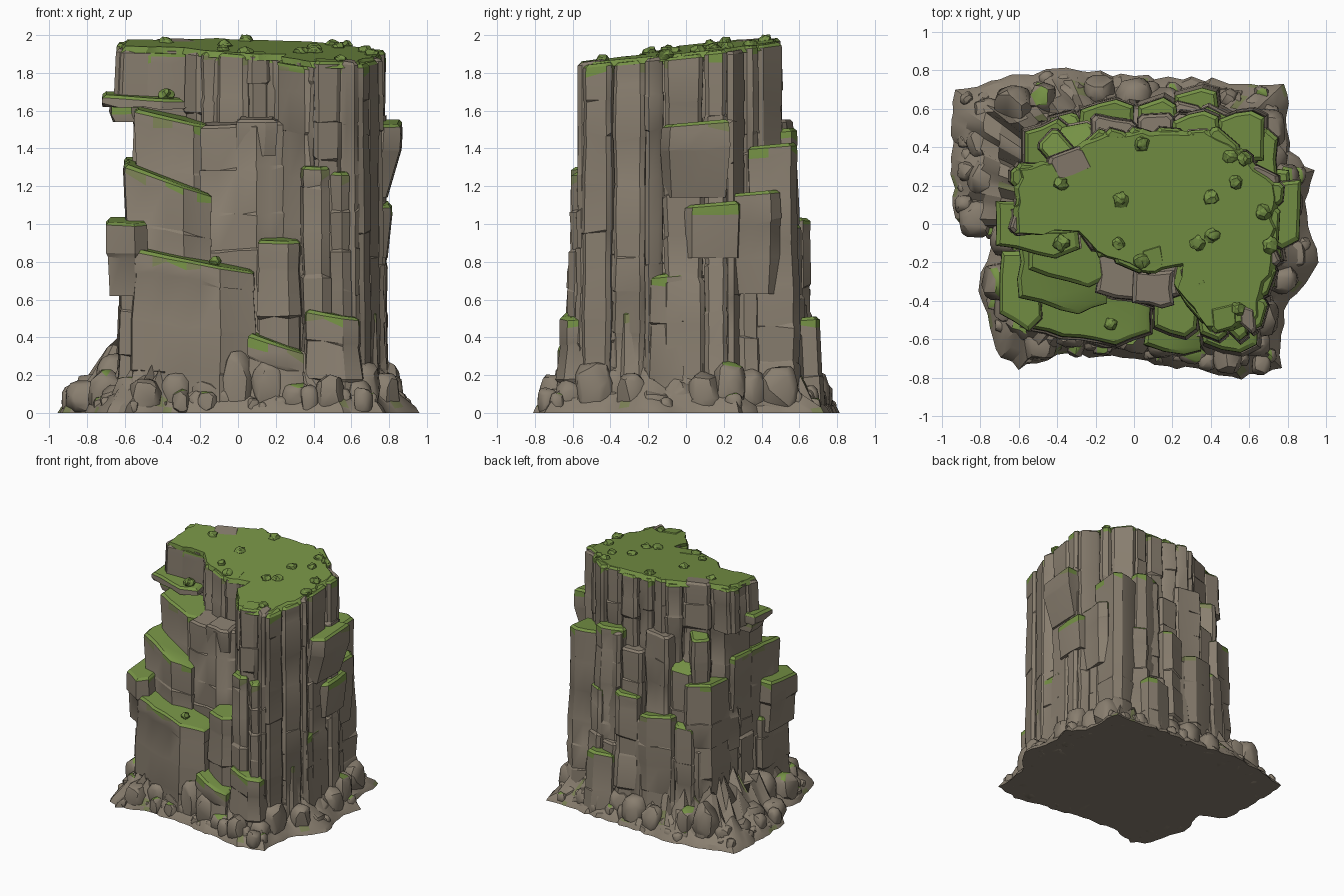
import bpy, bmesh, math, random
from mathutils import Vector, Matrix

if "Cube" in bpy.data.objects:
    bpy.data.objects.remove(bpy.data.objects["Cube"])

R = random.Random(7)


def material(name, col):
    m = bpy.data.materials.new(name)
    m.diffuse_color = (*col, 1)
    m.use_nodes = True
    m.node_tree.nodes["Principled BSDF"].inputs["Base Color"].default_value = m.diffuse_color
    return m


ROCK, GRASS, MOSS, SHRUB = 0, 1, 2, 3
MATS = [material("grey_brown_rock", (0.25, 0.21, 0.16)),
        material("grass_green", (0.18, 0.288, 0.06)),
        material("mossy_rock", (0.205, 0.225, 0.095)),
        material("shrub_green", (0.13, 0.21, 0.045))]


def finish(name, bm, angle=28):
    bmesh.ops.recalc_face_normals(bm, faces=bm.faces)
    me = bpy.data.meshes.new(name)
    bm.to_mesh(me)
    bm.free()
    for m in MATS:
        me.materials.append(m)
    ob = bpy.data.objects.new(name, me)
    bpy.context.collection.objects.link(ob)
    bpy.ops.object.select_all(action='DESELECT')
    ob.select_set(True)
    bpy.context.view_layer.objects.active = ob
    bpy.ops.object.shade_smooth_by_angle(angle=math.radians(angle))


def densify(pts, step, jit):
    """Split long edges of a closed outline and roughen them."""
    out = []
    for a, b in zip(pts, pts[1:] + pts[:1]):
        a, b = Vector(a), Vector(b)
        n = max(1, round((b - a).length / step))
        for i in range(n):
            j = Vector((R.uniform(-jit, jit), R.uniform(-jit, jit))) if i else Vector((0, 0))
            out.append(a.lerp(b, i / n) + j)
    return out


def prism(bm, pts, z0, top, lean=0.0, green=True, step=0.1):
    """Rock column with cracked sides, rounded rim and a grassy top; top(x, y) gives its height."""
    pts = densify(pts, step, 0.012)
    c = sum(pts, Vector((0, 0))) / len(pts)
    rad = max(0.06, sum((p - c).length for p in pts) / len(pts))
    h = top(c.x, c.y) - z0
    levels, z = [(0.0, 0.0)], 0.0
    while h - z > 0.35:
        z += R.uniform(0.14, 0.28)
        levels += [(z, R.uniform(-0.01, 0.01)), (z + 0.012, R.uniform(-0.01, 0.01))]
    levels = [(min(1, z / (h - 0.06)), s) for z, s in levels]
    rings = []
    for t, s in levels + [(1, 0), (2, -0.002), (3, -0.022)]:
        ring = []
        for p in pts:
            k = 1 + lean * (1 - min(t, 1)) ** 1.6
            q = (c + (p - c) * (1 + s / rad)) * k
            zt = top(p.x, p.y)
            if t <= 1:
                drop = R.uniform(0.03, 0.075) if t == 1 else 0.06
                zz = z0 + (zt - drop - z0) * t + (R.uniform(-0.012, 0.012) if 0 < t < 1 else 0)
            else:
                zz = zt - (0.016 if t == 2 else 0)
            ring.append(bm.verts.new((q.x, q.y, zz)))
        rings.append(ring)
    n = len(pts)
    for r, (lo, hi) in enumerate(zip(rings, rings[1:])):
        for i in range(n):
            f = bm.faces.new((lo[i], lo[(i + 1) % n], hi[(i + 1) % n], hi[i]))
            if green and r == len(rings) - 2:
                f.material_index = GRASS
            elif green and r == len(rings) - 3:
                f.material_index = R.choice((ROCK, ROCK, ROCK, MOSS, GRASS))
    bm.faces.new(rings[0][::-1])
    bm.faces.new(rings[-1]).material_index = GRASS if green else ROCK


def block(name, x, y, w, d, z0, z1, slope=0.0, lean=0.04, green=True):
    """Ledge or pillar: rough box whose outer side comes to a blunt prow right of its middle."""
    def j():
        return R.uniform(-0.012, 0.012)
    s = -1 if y > 0.3 else 1
    shape = [(x - w / 2, y - s * d * 0.3 + j()), (x + w * 0.2 + j(), y - s * d / 2),
             (x + w / 2, y - s * d * 0.36 + j()), (x + w / 2 + j(), y + s * d / 2), (x - w / 2 + j(), y + s * d / 2)]
    bm = bmesh.new()
    prism(bm, shape[::s], z0, lambda px, py: z1 + slope * (px - x) + 0.08 * (py - y), lean, green)
    finish(name, bm)


def arc(cx, a, b, start, end):
    """Part of a squarish oval, counter-clockwise, angles in degrees."""
    pts = []
    for i in range(7):
        t = math.radians(start + (end - start) * i / 6)
        c, s = math.cos(t), math.sin(t)
        pts.append((cx + a * math.copysign(abs(c) ** 0.6, c), b * math.copysign(abs(s) ** 0.6, s)))
    return pts


def wall(name, path, closed, width, height, depth, lean, grassy=1.0, base=lambda p: 0.0):
    """Row of chamfered columns along a counter-clockwise path."""
    bm = bmesh.new()
    pts = [Vector(p) for p in path]
    for a, b in zip(pts, pts[1:] + (pts[:1] if closed else [])):
        n = max(1, round((b - a).length / width))
        cuts = [0] + [(i + R.uniform(-0.35, 0.35)) / n for i in range(1, n)] + [1]
        t = (b - a).normalized()
        out = Vector((t.y, -t.x))
        for u, v in zip(cuts, cuts[1:]):
            p = a.lerp(b, u) + t * 0.003 + out * R.uniform(-0.02, 0.025)
            q = a.lerp(b, v) - t * 0.003 + out * R.uniform(-0.02, 0.025)
            e = min(0.022, (q - p).length * 0.25)
            shape = [p + t * e, q - t * e, q - out * e, q - out * depth, p - out * depth, p - out * e]
            prism(bm, shape, base((p + q) / 2), height(), lean, R.random() < grassy, 0.12)
    finish(name, bm)


# Plateau: outline and gently sloping top
PLATEAU = [(-0.63, -0.05), (-0.3, -0.04), (-0.2, -0.15), (0.05, -0.26), (0.27, -0.22), (0.24, -0.36),
           (0.4, -0.57), (0.64, -0.55), (0.75, -0.22), (0.76, 0.22), (0.57, 0.4), (0.4, 0.5),
           (-0.15, 0.49), (-0.46, 0.33), (-0.62, 0.3)]


def summit(x, y):
    return 1.915 + 0.1 * y - 0.03 * x


def rim_height():
    d = R.uniform(-0.012, 0.018)
    return lambda x, y: summit(x, y) + d


# The left end of the cap overhangs the narrower core
bm = bmesh.new()
prism(bm, [(x * 0.88, y * 0.9) for x, y in PLATEAU], 0, lambda x, y: summit(x, y) - 0.02, 0.06)
finish("rock_core", bm)
wall("cliff_columns", PLATEAU, True, 0.14, rim_height, 0.14, 0.02, 0.6,
     lambda p: 1.6 if p.x < -0.4 else 0.0)

bm = bmesh.new()
rim = densify([(x * 0.985, y * 0.98) for x, y in PLATEAU], 0.06, 0.015)
lo = [bm.verts.new((p.x, p.y, summit(p.x, p.y) - 0.02)) for p in rim]
hi = [bm.verts.new((p.x * 0.96, p.y * 0.95, summit(p.x, p.y) + 0.014)) for p in rim]
for i in range(len(rim)):
    bm.faces.new((lo[i], lo[i - 1], hi[i - 1], hi[i]))
bm.faces.new(hi)
for f in bm.faces:
    f.material_index = GRASS
finish("plateau_grass", bm)


# Stepped column rows around the main cliff
def steps(lo, hi):
    def pick():
        z, s = R.uniform(lo, hi), R.uniform(-0.4, 0.05)
        return lambda x, y: z + s * (math.hypot(x, y) - 0.6)
    return pick


wall("back_columns_high", arc(0.06, 0.64, 0.56, 25, 145), False, 0.19, steps(1.25, 1.6), 0.2, 0.09, 0.45)
wall("back_columns_low", arc(0.05, 0.65, 0.63, 35, 150), False, 0.19, steps(0.55, 1.0), 0.2, 0.08, 0.35)
wall("left_columns", arc(0.03, 0.61, 0.58, 150, 225), False, 0.18, steps(0.7, 1.05), 0.25, 0.05, 0.4)
wall("right_columns", arc(0.05, 0.69, 0.6, -50, 30), False, 0.14, steps(0.5, 1.2), 0.2, 0.04, 0.4)

# Ledges jutting from the cliff: x, y, width, depth, bottom, top, slope
for name, *dims in (
        ("overhang_shelf", -0.5, -0.03, 0.44, 0.3, 1.62, 1.68, -0.05),
        ("overhang_support", -0.6, 0, 0.14, 0.2, 1.54, 1.64, 0),
        ("upper_left_ledge", -0.32, -0.12, 0.46, 0.42, 0.9, 1.57, -0.2),
        ("middle_left_ledge", -0.37, -0.24, 0.46, 0.46, 0.6, 1.25, -0.33),
        ("left_side_ledge", -0.59, -0.35, 0.22, 0.42, 0.62, 1.02, 0),
        ("left_back_ledge", -0.53, 0.04, 0.14, 0.36, 0.9, 1.34, 0),
        ("right_high_ledge", 0.73, 0.05, 0.26, 0.36, 1.14, 1.54, 0),
        ("right_middle_ledge", 0.7, 0.13, 0.22, 0.3, 0.82, 1.11, 0),
        ("right_back_ledge", 0.65, 0.36, 0.2, 0.28, 0.63, 1.17, 0)):
    block(name, *dims, lean=-0.09 if name == "right_high_ledge" else -0.03)

# Pillars rising from the ground: x, y, width, depth, top, slope
for name, x, y, w, d, top, slope in (
        ("centre_pillar", 0.02, -0.25, 0.44, 0.36, 1.54, 0.05),
        ("left_side_base", -0.52, -0.32, 0.2, 0.44, 0.72, 0),
        ("front_bastion", -0.23, -0.4, 0.63, 0.46, 0.82, -0.18),
        ("front_pillar", 0.215, -0.46, 0.22, 0.26, 0.92, 0),
        ("front_low_pillar", 0.2, -0.56, 0.3, 0.24, 0.38, -0.3),
        ("slim_pillar_left", 0.415, -0.5, 0.14, 0.22, 1.31, 0),
        ("slim_pillar_right", 0.54, -0.5, 0.1, 0.22, 1.28, 0),
        ("right_front_step", 0.5, -0.56, 0.28, 0.22, 0.53, -0.15),
        ("right_low_pillar", 0.69, -0.12, 0.16, 0.2, 0.74, -0.1)):
    block(name, x, y, w, d, 0, top, slope, green=name != "centre_pillar")
block("centre_pillar_lip", 0.1, -0.34, 0.22, 0.2, 1.36, 1.56, lean=-0.06, green=False)

# Broad blocks on the back: x, y, width, depth, top
for i, (x, y, w, d, top) in enumerate((
        (0.56, 0.46, 0.24, 0.26, 1.42), (0.32, 0.47, 0.24, 0.24, 1.5), (0.12, 0.54, 0.2, 0.24, 1.02),
        (-0.14, 0.51, 0.28, 0.28, 0.9), (-0.45, 0.4, 0.24, 0.3, 1.2), (0.32, 0.6, 0.22, 0.22, 0.5))):
    block("back_block_%d" % (i + 1), x, y, w, d, 0, top, R.uniform(-0.15, 0.15))

# Ground skirt
GROUND = [(-0.93, 0.7), (-0.4, 0.81), (0, 0.77), (0.78, 0.73), (0.81, 0.38), (0.94, 0.28), (0.89, 0.12),
          (0.96, -0.2), (0.78, -0.45), (0.77, -0.75), (0.56, -0.81), (0, -0.7), (-0.4, -0.68),
          (-0.6, -0.76), (-0.72, -0.65), (-0.81, -0.35), (-0.74, -0.08), (-0.93, 0.03), (-0.95, 0.3)]
bm = bmesh.new()
edge = densify(GROUND, 0.06, 0.016)
rings = []
for s, z in ((1, 0), (0.98, 0.03), (0.92, 0.08), (0.83, 0.17), (0.74, 0.28), (0.6, 0.36)):
    rings.append([bm.verts.new((p.x * s, p.y * s, z * R.uniform(0.65, 1.3))) for p in edge])
for lo, hi in zip(rings, rings[1:]):
    for i in range(len(edge)):
        f = bm.faces.new((lo[i - 1], lo[i], hi[i], hi[i - 1]))
        f.material_index = MOSS if R.random() < 0.05 else ROCK
bm.faces.new(rings[0][::-1])
bm.faces.new(rings[-1])
finish("ground_skirt", bm)


def boulder(bm, x, y, r, h, green):
    """Rounded stone: hull of scattered points, cut flat at the ground."""
    vs = []
    for _ in range(48):
        d = Vector([R.gauss(0, 1) for _ in range(3)]).normalized()
        d = Vector([math.copysign(abs(v) ** 0.75, v) for v in d])
        vs.append(bm.verts.new((x + d.x * r * 0.92, y + d.y * r * 0.92, max(0, h * 0.45 + d.z * h * 0.55))))
    res = bmesh.ops.convex_hull(bm, input=vs)
    inner = [v for v in res["geom_interior"] if isinstance(v, bmesh.types.BMVert)]
    bmesh.ops.delete(bm, geom=inner, context='VERTS')
    for f in {f for v in vs if v.is_valid for f in v.link_faces}:
        f.normal_update()
        if green and f.normal.z > 0.8:
            f.material_index = GRASS


# Boulders: a large inner row and a small outer row following the foot
for name, step, r_lo, r_hi, k_lo, k_hi in (("large_boulders", 0.2, 0.08, 0.12, 0.8, 0.88),
                                           ("small_boulders", 0.08, 0.025, 0.06, 0.86, 0.94)):
    bm = bmesh.new()
    for p in densify(GROUND, step, 0.02):
        r, k = R.uniform(r_lo, r_hi), R.uniform(k_lo, k_hi)
        boulder(bm, p.x * k, p.y * k, r, r * R.uniform(1.3, 2.9), R.random() < 0.2)
    finish(name, bm, 32)

# Shrubs on the plateau and two on the ledges
spots = [(x, y, summit(x, y)) for x, y in (
    (-0.38, 0.21), (-0.07, 0.13), (0.04, 0.42), (0.4, 0.14), (0.53, 0.22), (0.5, 0.35), (0.57, 0.34),
    (0.67, 0.06), (0.71, -0.11), (-0.08, -0.1), (0.04, -0.19), (0.33, -0.1), (0.41, -0.06), (0.54, -0.44))]
spots += [(-0.12, -0.52, 0.79), (-0.38, -0.1, 1.67)]
bm = bmesh.new()
for s in spots:
    c = Vector(s) + Vector((0, 0, 0.014))
    m = Matrix.Translation(c) @ Matrix.Diagonal((1, 1, 0.75, 1))
    for v in bmesh.ops.create_icosphere(bm, subdivisions=2, radius=R.uniform(0.034, 0.046), matrix=m)["verts"]:
        v.co = c + (v.co - c) * R.uniform(0.75, 1.15)
for f in bm.faces:
    f.material_index = SHRUB if R.random() < 0.5 else GRASS
finish("shrubs", bm, 20)
